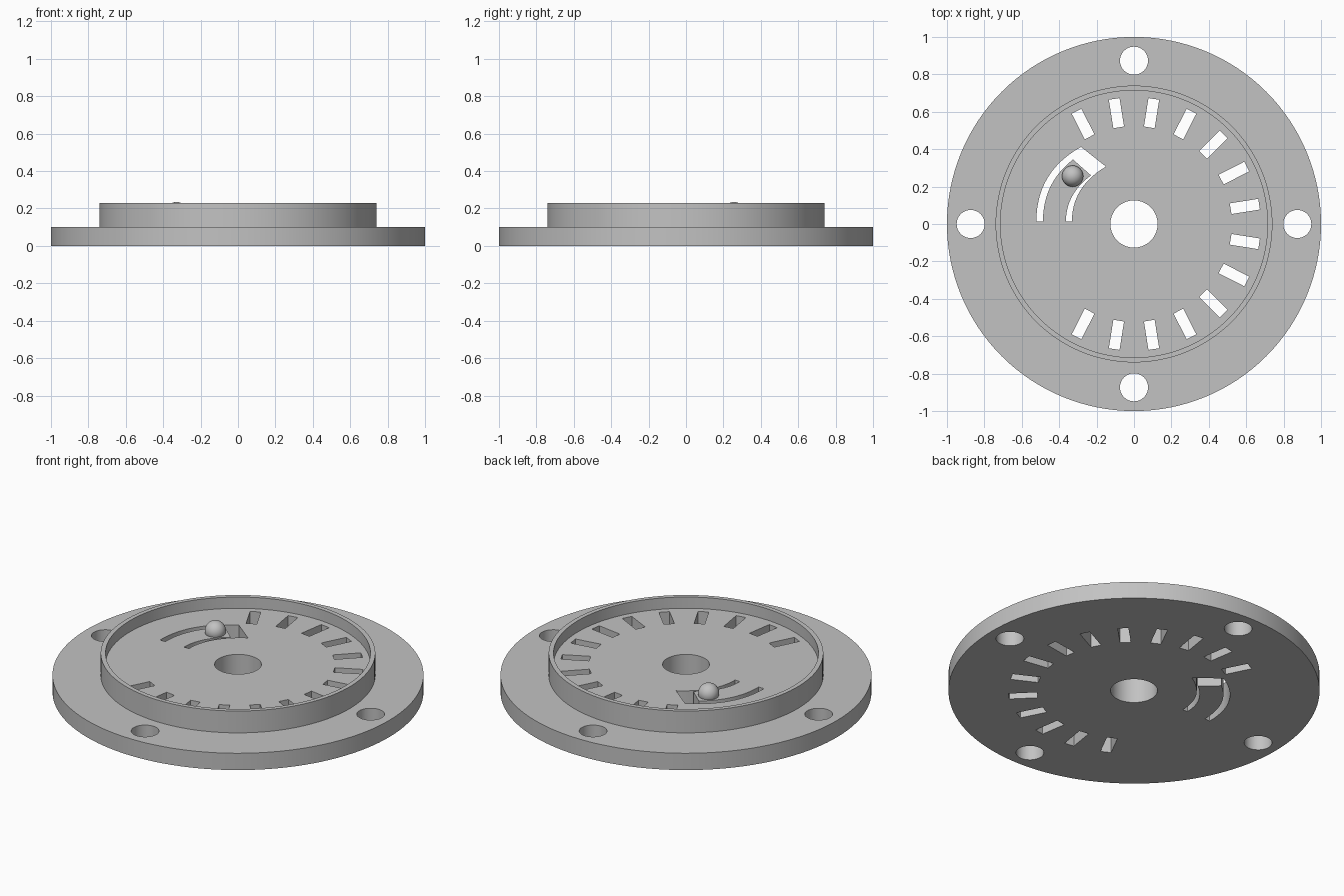
import bpy, bmesh, math
from mathutils import Vector

cube = bpy.data.objects.get("Cube")
if cube:
    bpy.data.objects.remove(cube, do_unlink=True)

FLOOR = 0.163

grey = bpy.data.materials.new("light grey")
grey.use_nodes = True
grey.diffuse_color = (0.54, 0.54, 0.54, 1)
grey.node_tree.nodes["Principled BSDF"].inputs["Base Color"].default_value = grey.diffuse_color


def finish(bm, name):
    """Turn a bmesh into a named grey object."""
    bmesh.ops.recalc_face_normals(bm, faces=bm.faces[:])
    mesh = bpy.data.meshes.new(name)
    bm.to_mesh(mesh)
    bm.free()
    mesh.materials.append(grey)
    obj = bpy.data.objects.new(name, mesh)
    bpy.context.collection.objects.link(obj)
    return obj


def smooth(obj):
    bpy.ops.object.select_all(action='DESELECT')
    obj.select_set(True)
    bpy.context.view_layer.objects.active = obj
    bpy.ops.object.shade_smooth_by_angle(angle=math.radians(30))


def lathe(bm, profile, steps=128):
    """Closed ring swept from (radius, height) points."""
    rings = []
    for i in range(steps):
        a = math.tau * i / steps
        rings.append([bm.verts.new((r * math.cos(a), r * math.sin(a), z)) for r, z in profile])
    n = len(profile)
    for i in range(steps):
        p, q = rings[i], rings[(i + 1) % steps]
        for j in range(n):
            k = (j + 1) % n
            bm.faces.new((p[j], q[j], q[k], p[k]))


def prism(bm, outline, z0, z1):
    """Straight extrusion of a flat outline."""
    low = [bm.verts.new((x, y, z0)) for x, y in outline]
    high = [bm.verts.new((x, y, z1)) for x, y in outline]
    bm.faces.new(low[::-1])
    bm.faces.new(high)
    n = len(outline)
    for i in range(n):
        j = (i + 1) % n
        bm.faces.new((low[i], low[j], high[j], high[i]))


def bend(start, control, end, steps=14):
    a, b, c = Vector(start), Vector(control), Vector(end)
    ts = [i / steps for i in range(steps + 1)]
    return [a * (1 - t) ** 2 + b * 2 * t * (1 - t) + c * t * t for t in ts]


def band(outer, inner):
    """Outline of a curved strip between two bends."""
    return bend(*outer) + bend(*inner)[::-1]


# Flanged disc with raised rim, recessed floor and centre bore
bm = bmesh.new()
lathe(bm, [(0.126, 0), (1, 0), (1, 0.1), (0.74, 0.1), (0.74, 0.23),
           (0.714, 0.23), (0.714, FLOOR), (0.126, FLOOR)])
body = finish(bm, "flanged_disc")

# Cutters for bolt holes, radial slots and the curved opening
bm = bmesh.new()
for i in range(4):
    a = math.pi / 2 * i
    cx, cy = 0.873 * math.cos(a), 0.873 * math.sin(a)
    prism(bm, [(cx + 0.075 * math.cos(math.tau * k / 48), cy + 0.075 * math.sin(math.tau * k / 48))
               for k in range(48)], -0.1, 0.3)
for i in range(-7, 7):
    a = math.radians(9 + 18 * i)
    out, side = Vector((math.cos(a), math.sin(a))), Vector((-math.sin(a), math.cos(a)))
    prism(bm, [out * (0.6 + u * 0.077) + side * v * 0.029
               for u, v in ((-1, -1), (1, -1), (1, 1), (-1, 1))], -0.1, 0.3)
prism(bm, band(((-0.522, 0.013), (-0.522, 0.28), (-0.283, 0.412)),
               ((-0.332, 0.013), (-0.332, 0.2), (-0.15, 0.307))), -0.1, 0.3)
cutter = finish(bm, "opening_cutter")
cutter.hide_render = True

# Cut, keep the result and drop the cutter
mod = body.modifiers.new("openings", 'BOOLEAN')
mod.operation = 'DIFFERENCE'
mod.solver = 'EXACT'
mod.object = cutter
bpy.context.view_layer.objects.active = body
bpy.ops.object.modifier_apply(modifier=mod.name)
bpy.data.objects.remove(cutter, do_unlink=True)
smooth(body)

# Curved spring tongue inside the opening
bm = bmesh.new()
prism(bm, band(((-0.487, 0.013), (-0.487, 0.22), (-0.326, 0.345)),
               ((-0.364, 0.013), (-0.364, 0.16), (-0.23, 0.26))), 0, FLOOR)
smooth(finish(bm, "spring_tongue"))

# Detent ball on the tongue
bpy.ops.mesh.primitive_uv_sphere_add(segments=32, ring_count=16, radius=0.057,
                                     location=(-0.328, 0.256, 0.178))
ball = bpy.context.object
ball.name = "detent_ball"
ball.data.materials.append(grey)
smooth(ball)
